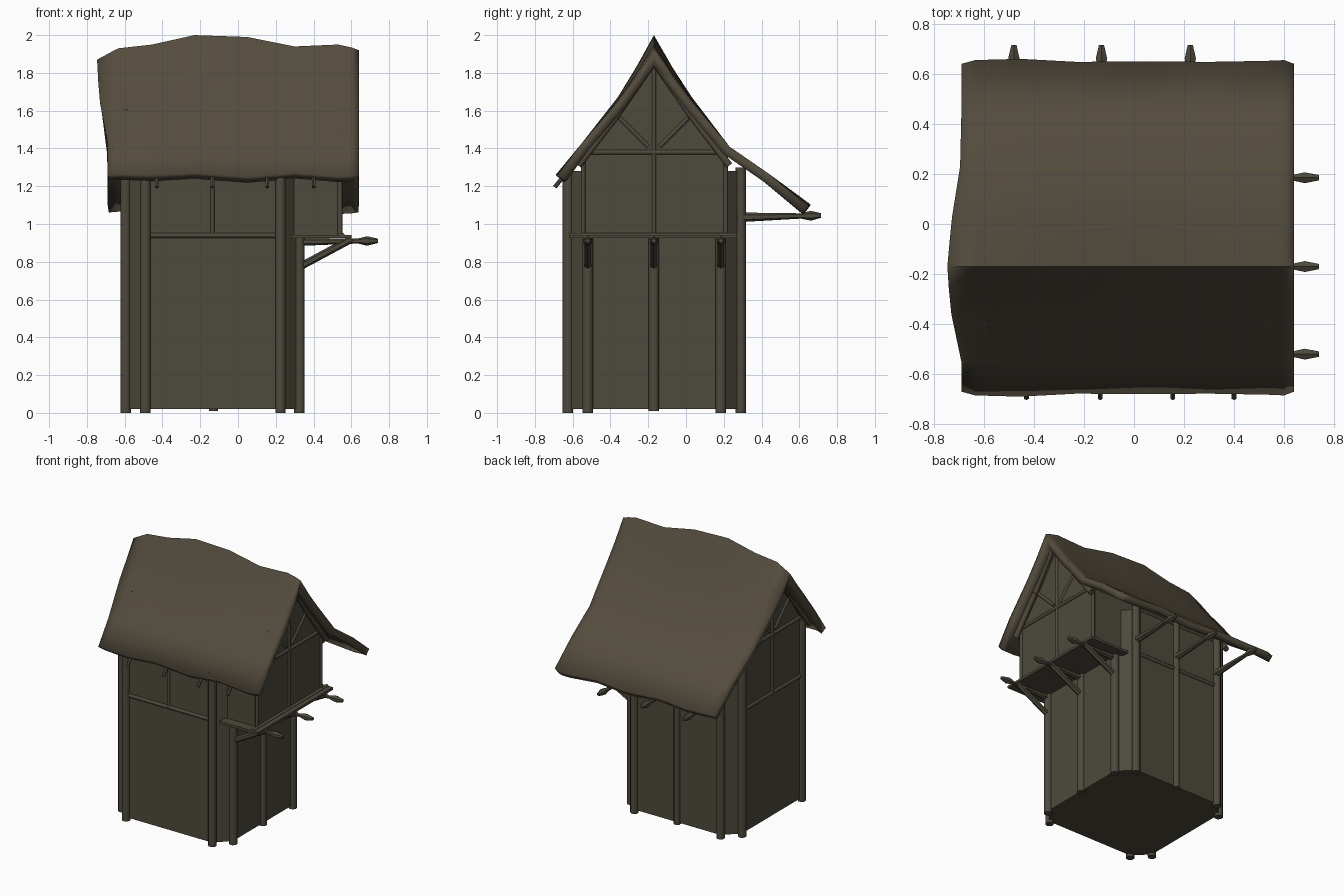
import bpy, bmesh, math
from mathutils import Vector

if "Cube" in bpy.data.objects:
    bpy.data.objects.remove(bpy.data.objects["Cube"])

def material(name, col):
    m = bpy.data.materials.new(name)
    m.diffuse_color = (*col, 1)
    m.use_nodes = True
    m.node_tree.nodes["Principled BSDF"].inputs["Base Color"].default_value = m.diffuse_color
    return m

ROOF = material("weathered thatch", (0.088, 0.071, 0.047))
WALL = material("dull plaster", (0.074, 0.067, 0.045))
WOOD = material("old timber", (0.076, 0.067, 0.046))

def make(name, verts, faces, mat):
    me = bpy.data.meshes.new(name)
    me.from_pydata([tuple(v) for v in verts], [], faces)
    bm = bmesh.new()
    bm.from_mesh(me)
    if name != "roof":
        bmesh.ops.recalc_face_normals(bm, faces=bm.faces)
    bm.to_mesh(me)
    bm.free()
    me.materials.append(mat)
    ob = bpy.data.objects.new(name, me)
    bpy.context.collection.objects.link(ob)
    return ob

def prism(name, outline, offset, mat):
    """Extrude a 3D outline by an offset vector."""
    n = len(outline)
    a = [Vector(p) for p in outline]
    v = a + [p + Vector(offset) for p in a]
    f = [list(range(n)), list(range(n, 2 * n))]
    f += [[i, (i + 1) % n, n + (i + 1) % n, n + i] for i in range(n)]
    return make(name, v, f, mat)

def turned(name, p0, p1, prof, sides=8):
    """Timber along p0-p1 with (fraction, radius) profile."""
    p0, p1 = Vector(p0), Vector(p1)
    q = (p1 - p0).to_track_quat('Z', 'Y')
    v, f = [], []
    for t, r in prof:
        for k in range(sides):
            a = 2 * math.pi * (k + 0.5) / sides
            v.append(p0.lerp(p1, t) + q @ Vector((r * math.cos(a), r * math.sin(a), 0)))
    m = len(prof)
    for i in range(m - 1):
        for k in range(sides):
            l = (k + 1) % sides
            f.append([i * sides + k, i * sides + l, (i + 1) * sides + l, (i + 1) * sides + k])
    f += [list(range(sides)), list(range((m - 1) * sides, m * sides))]
    ob = make(name, v, f, WOOD)
    for p in ob.data.polygons:
        p.use_smooth = len(p.vertices) == 4
    ob.data.set_sharp_from_angle(angle=math.radians(50))
    return ob

def beam(name, p0, p1, r=0.014, sides=8):
    return turned(name, p0, p1, [(0, r), (1, r)], sides)

# tower body with cut corners
X0, X1, Y0, Y1 = -0.595, 0.325, -0.625, 0.29
xa, xb, ya, yb = -0.49, 0.225, -0.52, 0.185
plan = [(xa, Y0), (xb, Y0), (X1, ya), (X1, yb), (xb, Y1), (xa, Y1), (X0, yb), (X0, ya)]
prism("tower_body", [(x, y, 0.02) for x, y in plan], (0, 0, 1.26), WALL)

# gabled loft, running from the left wall to the jettied bay
gable = [(-0.55, 0.94), (-0.55, 1.36), (-0.36, 1.58), (-0.17, 1.85),
         (0.02, 1.58), (0.215, 1.36), (0.215, 0.94)]
prism("upper_bay", [(0.2, y, z) for y, z in gable], (0.34, 0, 0), WALL)
prism("loft", [(X0, max(-0.52, min(0.185, y)), max(z, 1.2)) for y, z in gable],
      (0.85, 0, 0), WALL)

# floor plate under the bay
prism("bay_floor", [(0.28, -0.62, 0.925), (0.6, -0.62, 0.925),
                    (0.6, 0.27, 0.925), (0.28, 0.27, 0.925)], (0, 0, 0.018), WOOD)

# corner posts
for i, (x, y) in enumerate(plan):
    top = 1.3 if y in (Y0, Y1) else (1.36 if x == X0 else 0.93)
    beam(f"corner_post_{i}", (x, y, 0), (x, y, top), 0.03)

# right side middle post and jetty brackets with spear ends
beam("right_middle_post", (X1, -0.17, 0.01), (X1, -0.17, 0.93), 0.03)
for y in (-0.52, -0.17, 0.185):
    turned("jetty_beam", (0.3, y, 0.905), (0.74, y, 0.911),
           [(0, 0.022), (0.76, 0.013), (0.87, 0.025), (1, 0.012)], 6)
    beam("jetty_brace", (0.32, y, 0.77), (0.60, y, 0.92), 0.02, 6)

# back wall posts and eave brackets
beam("back_middle_post", (-0.13, Y1, 0.01), (-0.13, Y1, 1.3), 0.025)
for x in (-0.48, -0.13, 0.225):
    turned("eave_beam", (x, 0.27, 1.035), (x, 0.715, 1.045),
           [(0, 0.026), (0.76, 0.014), (0.88, 0.026), (1, 0.012)], 6)

# horizontal rails and upper studs on the tower
beam("front_rail", (xa, Y0, 0.94), (xb, Y0, 0.94))
beam("back_rail", (xa, Y1, 0.94), (xb, Y1, 0.94))
beam("left_rail", (X0, ya, 0.94), (X0, yb, 0.94))
beam("front_stud", (-0.135, Y0, 0.94), (-0.135, Y0, 1.29), 0.011)

# front rafter ends
for x in (-0.43, -0.135, 0.155, 0.40):
    beam("rafter_end", (x, -0.60, 1.31), (x, -0.695, 1.195), 0.011, 6)

# gable timbers on both ends
for side, x in (("left", X0), ("right", 0.54)):
    beam(side + "_tie_beam", (x, -0.56, 1.38), (x, 0.22, 1.38))
    beam(side + "_king_post", (x, -0.17, 0.95), (x, -0.17, 1.88), 0.012)
    for s in (-1, 1):
        beam(side + "_gable_brace", (x, -0.17 + s * 0.03, 1.41),
             (x, -0.17 + s * 0.23, 1.61), 0.012)
        e = x + (0.03 if x > 0 else -0.03)
        beam(side + "_barge_upper", (e, -0.17, 1.86), (e, -0.17 + s * 0.2, 1.57), 0.02)
        beam(side + "_barge_lower", (e, -0.17 + s * 0.2, 1.57),
             (e, -0.17 + s * 0.4, 1.31), 0.02)

# bay corner posts and sill
for y in (-0.545, 0.21):
    beam("bay_post", (0.54, y, 0.94), (0.54, y, 1.38), 0.013)
beam("bay_sill", (0.55, -0.62, 0.94), (0.55, 0.27, 0.94))

# sagging roof: profile (y, z) swept over x stations
prof = [(-0.69, 1.26), (-0.55, 1.43), (-0.36, 1.67), (-0.26, 1.83), (-0.17, 1.99),
        (-0.07, 1.82), (0.03, 1.67), (0.23, 1.41), (0.44, 1.265), (0.66, 1.10)]
left_shift = [0, 0, 0.04, 0.05, 0.056, 0.047, 0.037, 0.005, 0, 0]
stations = [(-0.69, -0.12, 0), (-0.635, -0.06, 0.005), (-0.455, -0.04, 0.0),
            (-0.23, 0.01, 0.012), (0.05, 0.0, -0.01), (0.30, -0.05, 0.012),
            (0.53, -0.04, -0.008), (0.60, -0.055, -0.005), (0.64, -0.07, 0)]
n, m = len(prof), len(stations)
v, f = [], []
for i, (x, dz, ez) in enumerate(stations):
    for j, (y, z) in enumerate(prof):
        eave = j in (0, n - 1)
        w = max(0, (z - 1.55) / 0.44)
        xx = x - (left_shift[j] if i == 0 else 0)
        if eave and i in (0, m - 1):
            y -= math.copysign(0.02, y)
        if eave:
            y -= math.copysign(ez, y)
        v.append((xx, y, z + dz * w + (ez if eave else 0)))
for i in range(m - 1):
    for j in range(n - 1):
        f.append([i * n + j, (i + 1) * n + j, (i + 1) * n + j + 1, i * n + j + 1])
roof = make("roof", v, f, ROOF)
for p in roof.data.polygons:
    p.use_smooth = True
roof.data.set_sharp_from_angle(angle=math.radians(50))
sol = roof.modifiers.new("thickness", 'SOLIDIFY')
sol.thickness = 0.05
sol.offset = -1
sol.use_even_offset = True
